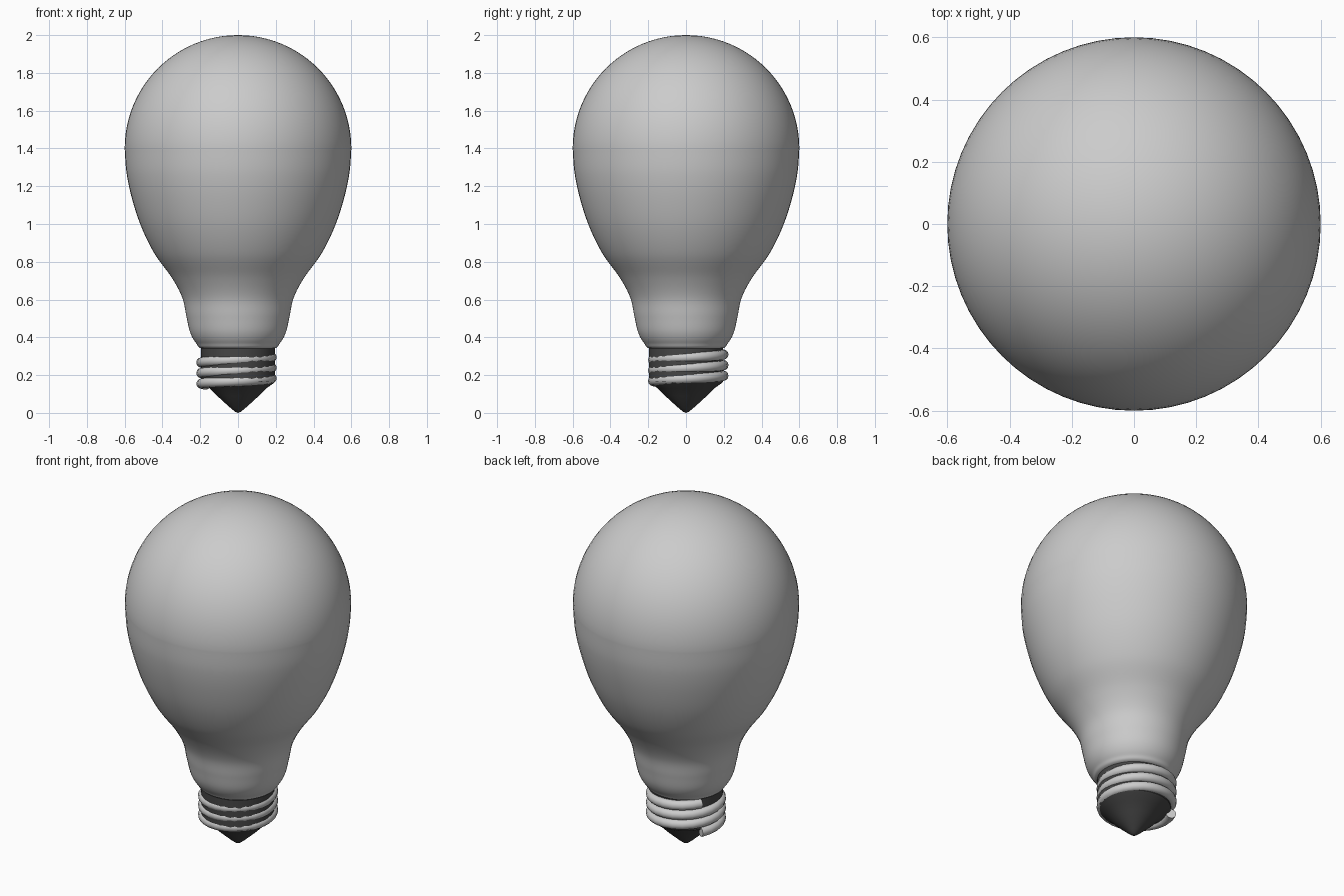
import bpy, bmesh, math
from mathutils import Vector
from mathutils.geometry import interpolate_bezier

if "Cube" in bpy.data.objects:
    bpy.data.objects.remove(bpy.data.objects["Cube"])


def material(name, v):
    m = bpy.data.materials.new(name)
    m.diffuse_color = (v, v, v, 1)
    m.use_nodes = True
    m.node_tree.nodes["Principled BSDF"].inputs["Base Color"].default_value = m.diffuse_color
    return m


def finish(name, bm, mat, angle):
    bmesh.ops.recalc_face_normals(bm, faces=bm.faces)
    me = bpy.data.meshes.new(name)
    bm.to_mesh(me)
    bm.free()
    ob = bpy.data.objects.new(name, me)
    bpy.context.collection.objects.link(ob)
    me.materials.append(mat)
    bpy.ops.object.select_all(action='DESELECT')
    ob.select_set(True)
    bpy.context.view_layer.objects.active = ob
    bpy.ops.object.shade_smooth_by_angle(angle=math.radians(angle))
    return ob


def lathe(name, profile, mat, steps=64, angle=40):
    bm = bmesh.new()
    vs = [bm.verts.new((r, 0, z)) for r, z in profile]
    es = [bm.edges.new(p) for p in zip(vs, vs[1:])]
    bmesh.ops.spin(bm, geom=vs + es, cent=(0, 0, 0), axis=(0, 0, 1),
                   angle=math.tau, steps=steps, use_duplicate=False)
    bmesh.ops.remove_doubles(bm, verts=bm.verts, dist=1e-4)
    return finish(name, bm, mat, angle)


def smooth_path(pts, n=8):
    # Catmull-Rom style curve through the points
    p = [Vector((r, 0, z)) for r, z in pts]
    out = []
    for i in range(len(p) - 1):
        t0 = (p[i + 1] - p[max(i - 1, 0)]) / 6
        t1 = (p[min(i + 2, len(p) - 1)] - p[i]) / 6
        seg = interpolate_bezier(p[i], p[i] + t0, p[i + 1] - t1, p[i + 1], n)
        out += seg[:-1]
    out.append(p[-1])
    return [(v.x, v.z) for v in out]


glass = material("frosted grey", 0.6)
metal = material("metal grey", 0.6)
dark = material("dark insulator", 0.06)

# Glass bulb: round crown, then a tapering neck
crown = [(0.6 * math.sin(a), 1.4 + 0.6 * math.cos(a))
         for a in (math.pi / 2 * i / 24 for i in range(24))]
neck = smooth_path([(0.6, 1.4), (0.59, 1.27), (0.56, 1.13), (0.51, 0.98), (0.44, 0.84),
                    (0.35, 0.715), (0.295, 0.61), (0.273, 0.51), (0.253, 0.425),
                    (0.222, 0.37), (0.18, 0.338), (0.0, 0.33)])
lathe("bulb", crown + neck, glass, angle=60)

# Dark socket core with a pointed contact
lathe("base_core", [(0, 0.34), (0.195, 0.34), (0.195, 0.165), (0.188, 0.157), (0.15, 0.13),
                    (0.11, 0.09), (0.07, 0.053), (0.035, 0.022), (0.015, 0.006), (0, 0)], dark)

# Screw thread: tube swept along a three-turn helix
bm = bmesh.new()
SIDES, STEPS, TURNS = 12, 24, 3
rings = []
for i in range(STEPS * TURNS + 1):
    a = math.radians(150) + math.tau * i / STEPS
    z = 0.150 + 0.056 * i / STEPS
    ring = []
    for j in range(SIDES):
        b = math.tau * j / SIDES
        r = 0.186 + 0.027 * math.cos(b)
        ring.append(bm.verts.new((r * math.cos(a) - 0.008, r * math.sin(a) + 0.012,
                                  z + 0.027 * math.sin(b))))
    rings.append(ring)
for a, b in zip(rings, rings[1:]):
    for j in range(SIDES):
        k = (j + 1) % SIDES
        bm.faces.new((a[j], a[k], b[k], b[j]))
bm.faces.new(rings[0])
bm.faces.new(rings[-1])
finish("screw_thread", bm, metal, 50)
